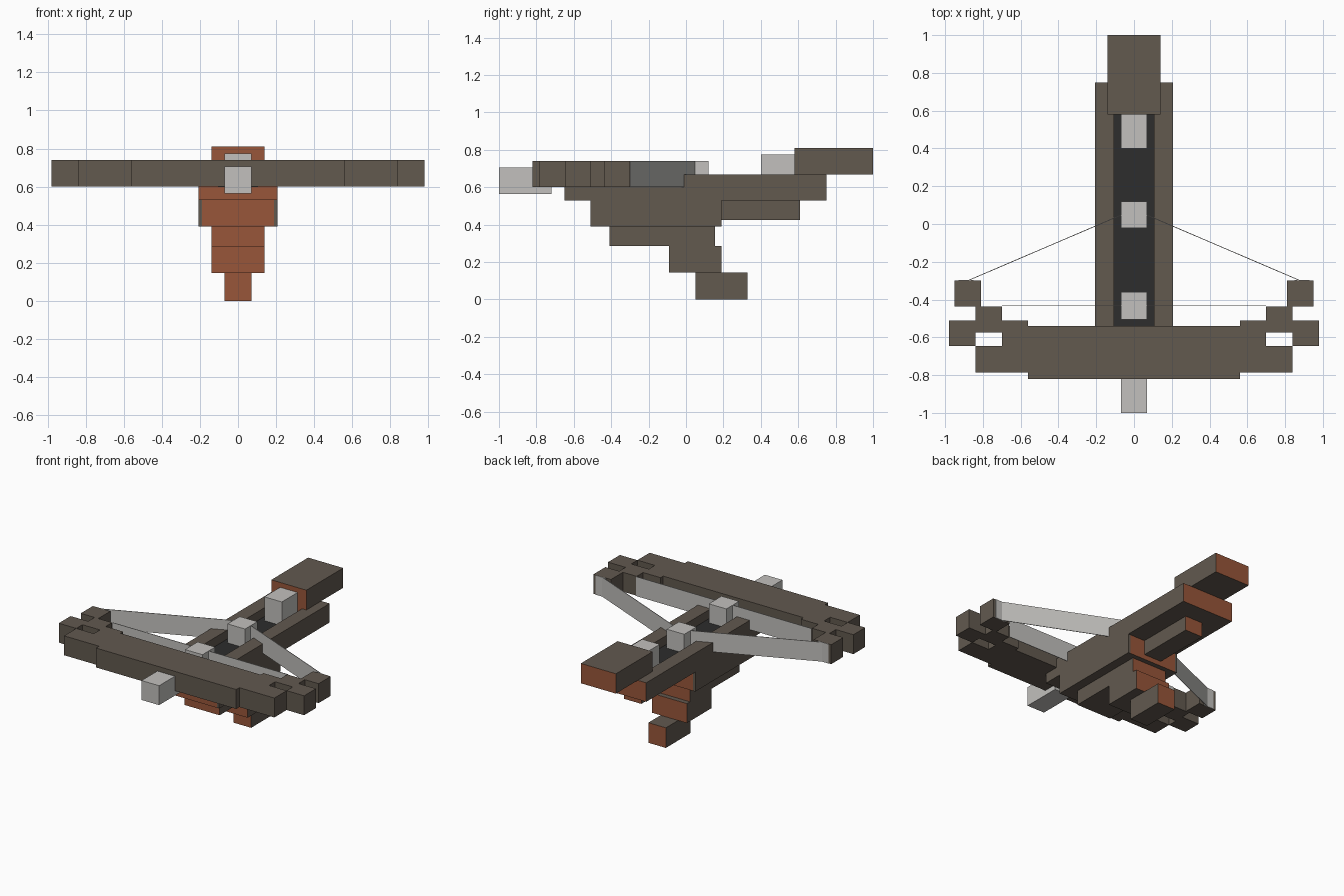
import bpy, bmesh, math
from mathutils import Matrix, Vector

cube = bpy.data.objects.get("Cube")
if cube:
    bpy.data.objects.remove(cube, do_unlink=True)


def material(name, rgb):
    m = bpy.data.materials.new(name)
    m.use_nodes = True
    m.diffuse_color = (*rgb, 1)
    bsdf = next(n for n in m.node_tree.nodes if n.type == "BSDF_PRINCIPLED")
    bsdf.inputs["Base Color"].default_value = (*rgb, 1)
    return m


bark = material("dark_brown_wood", (0.122, 0.1, 0.078))
endgrain = material("red_brown_wood", (0.314, 0.093, 0.042))
metal = material("light_grey", (0.54, 0.53, 0.51))
dark = material("channel_black", (0.026, 0.026, 0.026))


def build(name, boxes, mats):
    """One object from boxes ((x0, x1), (y0, y1), (z0, z1)).
    A second material goes on the faces that look to the front or back."""
    bm = bmesh.new()
    for spans in boxes:
        centre = Vector([(a + b) / 2 for a, b in spans])
        size = [b - a for a, b in spans]
        bmesh.ops.create_cube(bm, size=1, matrix=Matrix.Translation(centre) @ Matrix.Diagonal((*size, 1)))
    bm.normal_update()
    for f in bm.faces:
        f.material_index = int(len(mats) > 1 and abs(f.normal.y) > 0.9)
    me = bpy.data.meshes.new(name)
    bm.to_mesh(me)
    bm.free()
    for m in mats:
        me.materials.append(m)
    ob = bpy.data.objects.new(name, me)
    bpy.context.collection.objects.link(ob)
    return ob


def wide(half, y, z):
    return ((-half, half), y, z)


def mirrored(boxes):
    return boxes + [((-x[1], -x[0]), y, z) for x, y, z in boxes]


wood = [bark, endgrain]

# Stepped grip and underside of the stock
build("grip_foot", [wide(0.07, (0.05, 0.33), (0, 0.145))], wood)
build("grip", [wide(0.14, (-0.09, 0.19), (0.145, 0.285))], wood)
build("lower_stock", [wide(0.14, (-0.41, 0.155), (0.285, 0.39))], wood)
build("middle_stock", [wide(0.19, (-0.51, 0.19), (0.39, 0.53))], wood)
build("middle_stock_sides", mirrored([((0.19, 0.207), (-0.51, 0.19), (0.39, 0.53))]), [bark])
build("rear_underside", [wide(0.07, (0.19, 0.61), (0.425, 0.53))], wood)

# Upper stock with a channel between two rails
build("stock_base", [wide(0.207, (-0.65, 0.75), (0.53, 0.6))], wood)
build("stock_rails", mirrored([((0.105, 0.207), (-0.65, 0.75), (0.6, 0.667))]), wood)
build("stock_rear_fill", [wide(0.105, (0.58, 0.75), (0.6, 0.667))], wood)
build("channel_floor", [wide(0.105, (-0.65, 0.58), (0.597, 0.603))], [dark])
build("butt", [wide(0.14, (0.58, 1.0), (0.667, 0.81))], wood)

# Bow with blocky limbs
bow_z = (0.6, 0.74)
build("bow_centre", [wide(0.56, (-0.82, -0.54), bow_z)], [bark])
limb = [
    ((0.56, 0.7), (-0.785, -0.51), bow_z),
    ((0.7, 0.84), (-0.785, -0.645), bow_z),
    ((0.84, 0.98), (-0.645, -0.51), bow_z),
    ((0.7, 0.84), (-0.575, -0.437), bow_z),
    ((0.81, 0.95), (-0.437, -0.3), bow_z),
]
build("bow_limbs", mirrored(limb), [bark])

# Metal blocks along the channel and at the nose
build("nose_block", [wide(0.07, (-1.0, -0.72), (0.565, 0.705))], [metal])
build("front_block", [wide(0.07, (-0.505, -0.36), bow_z)], [metal])
build("string_block", [wide(0.07, (-0.02, 0.12), bow_z)], [metal])
build("rear_block", [wide(0.07, (0.4, 0.58), (0.6, 0.775))], [metal])

# Strings: a straight strap and a drawn pair, with plates on the limb tips
build("straight_string", [wide(0.7, (-0.435, -0.431), bow_z)], [metal])
build("string_plates", mirrored([((0.85, 0.93), (-0.302, -0.297), bow_z)]), [metal])
for side, label in ((1, "left"), (-1, "right")):
    a, b = Vector((0.88 * side, -0.3)), Vector((0.05 * side, 0.055))
    d, mid = b - a, (a + b) / 2
    half = d.length / 2
    strap = build(label + "_drawn_string", [wide(half, (-0.002, 0.002), bow_z)], [metal])
    strap.location = (mid.x, mid.y, 0)
    strap.rotation_euler.z = math.atan2(d.y, d.x)
